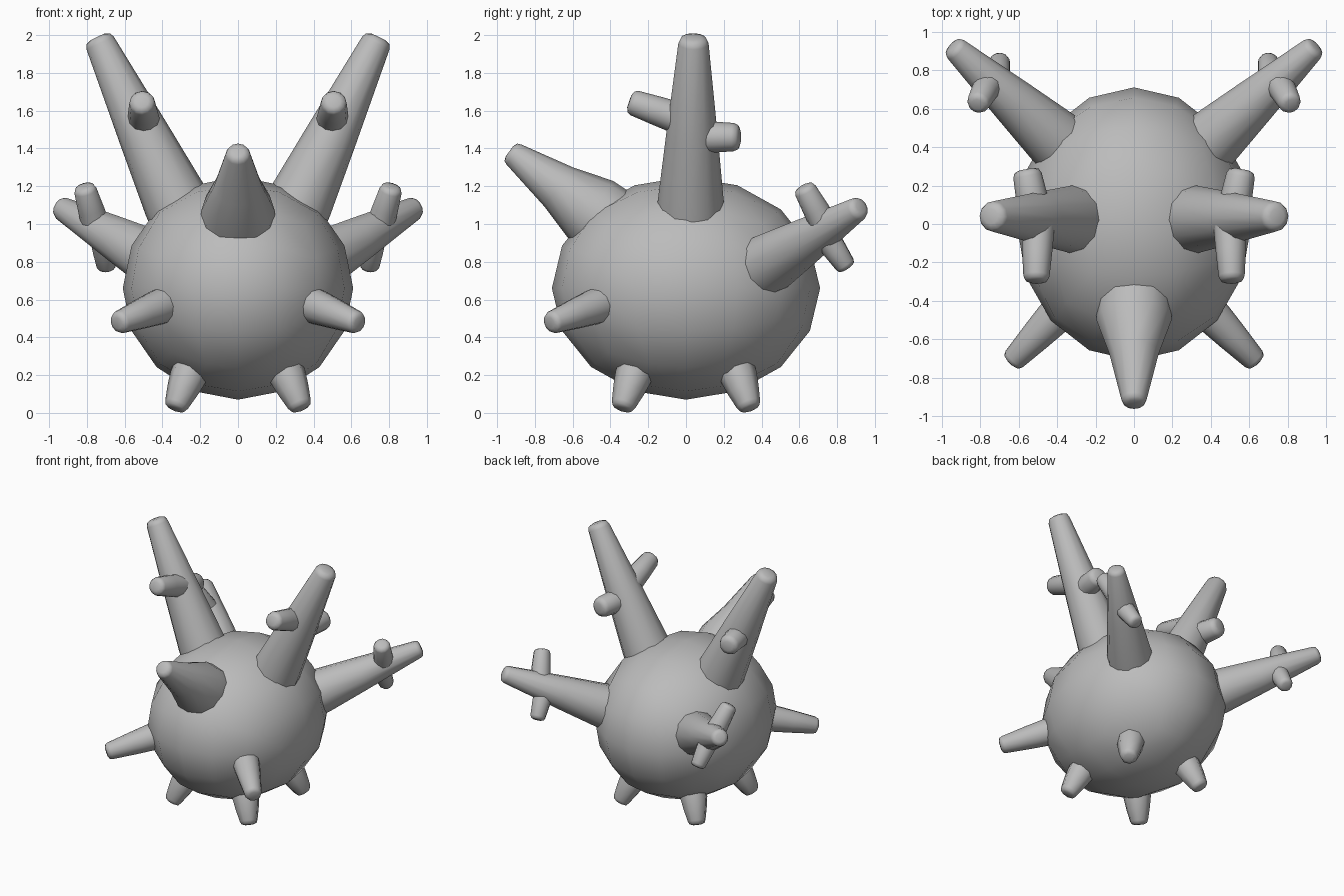
import bpy, bmesh, math
from mathutils import Vector

if "Cube" in bpy.data.objects:
    bpy.data.objects.remove(bpy.data.objects["Cube"])

grey = bpy.data.materials.new("plain grey")
grey.diffuse_color = (0.5, 0.5, 0.5, 1)
grey.use_nodes = True
grey.node_tree.nodes["Principled BSDF"].inputs["Base Color"].default_value = grey.diffuse_color


def finish(name, bm, angle):
    bmesh.ops.recalc_face_normals(bm, faces=bm.faces)
    mesh = bpy.data.meshes.new(name)
    bm.to_mesh(mesh)
    bm.free()
    mesh.materials.append(grey)
    ob = bpy.data.objects.new(name, mesh)
    bpy.context.collection.objects.link(ob)
    bpy.ops.object.select_all(action='DESELECT')
    ob.select_set(True)
    bpy.context.view_layer.objects.active = ob
    bpy.ops.object.shade_smooth_by_angle(angle=math.radians(angle))
    return ob


def spike(name, base, tip, r0, r1, flare=0.0, sink=0.1, sides=12):
    """Tapered round spike with a rounded tip; tip is the end of the spike."""
    base, tip = Vector(base), Vector(tip)
    axis = tip - base
    length = axis.length
    axis.normalize()
    rot = axis.to_track_quat('Z', 'Y')
    c = r1 * 0.45
    rings = [(-sink, r0 * 1.03), (0, r0),
             (length * 0.4, r0 + (r1 - r0) * 0.4 - flare),
             (length - c, r1), (length - c * 0.3, r1 * 0.86), (length, r1 * 0.5)]
    bm = bmesh.new()
    loops = []
    for h, r in rings:
        loops.append([bm.verts.new(base + rot @ Vector(
            (r * math.cos(2 * math.pi * i / sides), r * math.sin(2 * math.pi * i / sides), h)))
            for i in range(sides)])
    for a, b in zip(loops, loops[1:]):
        for i in range(sides):
            j = (i + 1) % sides
            bm.faces.new((a[i], a[j], b[j], b[i]))
    bm.faces.new(loops[0])
    bm.faces.new(loops[-1])
    return finish(name, bm, 60)


def pair(name, base, tip, *args, **kw):
    for side, s in (("right", 1), ("left", -1)):
        spike(f"{name}_{side}", (s * base[0], *base[1:]), (s * tip[0], *tip[1:]), *args, **kw)


# Body: cube gridded 4 x 4 per face, rounded to an ellipsoid
bm = bmesh.new()
bmesh.ops.create_cube(bm, size=2)
bmesh.ops.subdivide_edges(bm, edges=bm.edges[:], cuts=3, use_grid_fill=True)
for v in bm.verts:
    d = Vector([math.tan(c * math.pi / 4) for c in v.co]).normalized()
    v.co = (d.x * 0.61, d.y * 0.71, 0.66 + d.z * 0.59)
finish("body", bm, 35)

# Tall top horns with their stubs
pair("top_horn", (0.33, 0.025, 1.12), (0.745, 0.04, 1.99), 0.175, 0.08, sink=0.15)
pair("top_horn_front_stub", (0.50, -0.04, 1.56), (0.508, -0.30, 1.65), 0.085, 0.068, sink=0.05)
pair("top_horn_back_stub", (0.52, 0.08, 1.46), (0.56, 0.285, 1.46), 0.085, 0.075, sink=0.05)

# Flared front horn
spike("front_horn", (0, -0.50, 1.07), (0, -0.935, 1.385), 0.195, 0.066, flare=0.015, sink=0.15)

# Back horns with their stubs
pair("back_horn", (0.42, 0.45, 0.80), (0.945, 0.925, 1.09), 0.16, 0.064, sink=0.1)
pair("back_horn_upper_stub", (0.755, 0.73, 1.0), (0.815, 0.62, 1.20), 0.075, 0.06, sink=0.04)
pair("back_horn_lower_stub", (0.715, 0.75, 0.92), (0.695, 0.855, 0.765), 0.07, 0.055, sink=0.04)

# Low front spikes
pair("front_spike", (0.42, -0.49, 0.56), (0.64, -0.72, 0.475), 0.095, 0.062, sink=0.08)

# Four short feet
for name, y in (("front", -1), ("back", 1)):
    pair(f"{name}_foot", (0.265, 0.28 * y, 0.19), (0.335, 0.34 * y, 0.02),
         0.098, 0.065, sink=0.08, sides=8)
